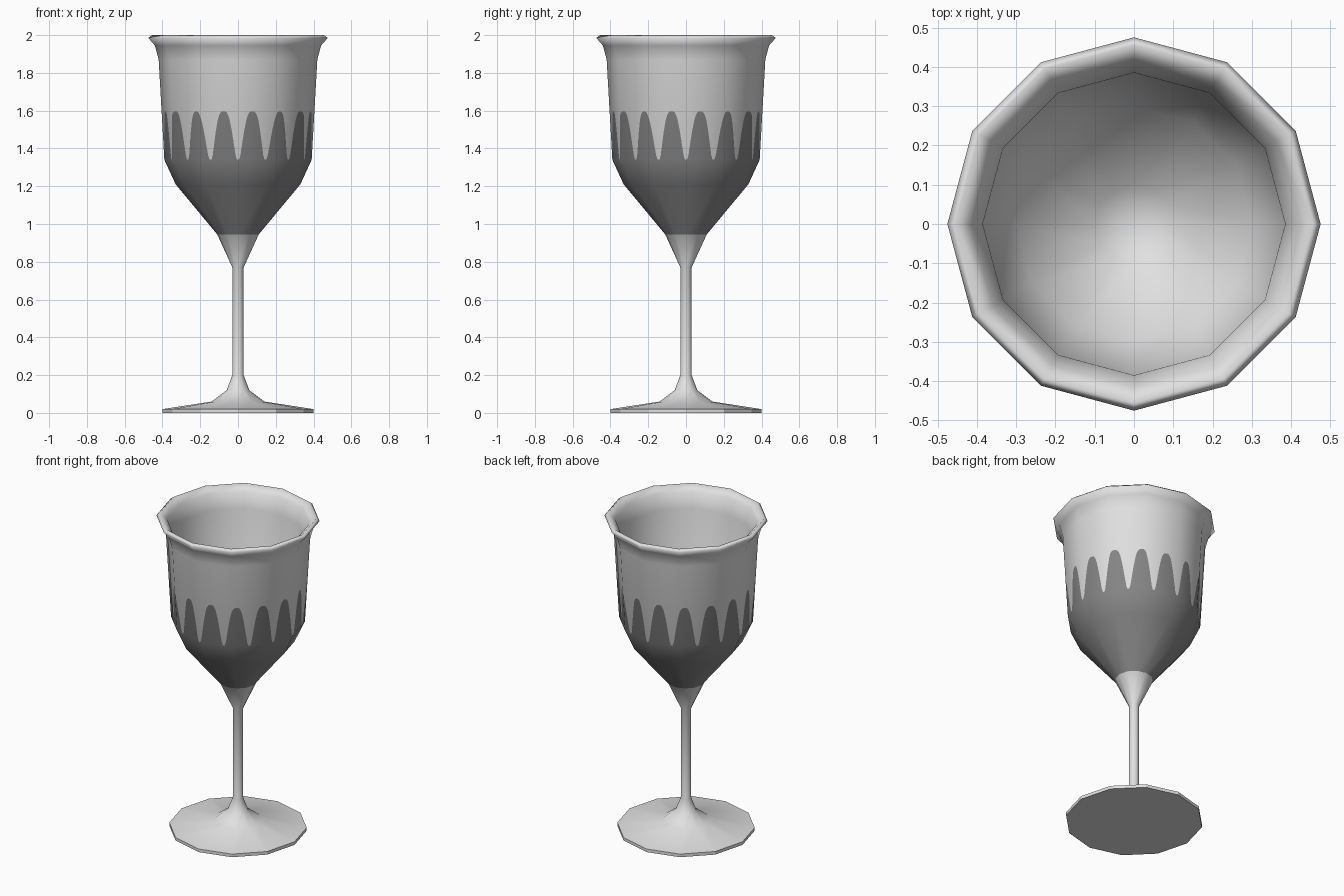
import bpy, math

if "Cube" in bpy.data.objects:
    bpy.data.objects.remove(bpy.data.objects["Cube"])

SIDES = 12
TONGUES = 16
COLS = 384  # fine columns for the scalloped wall, divisible by 12 and 16


def material(name, v):
    m = bpy.data.materials.new(name)
    m.diffuse_color = (v, v, v, 1)
    m.use_nodes = True
    m.node_tree.nodes["Principled BSDF"].inputs["Base Color"].default_value = m.diffuse_color
    return m


MATS = [material("light grey", 0.75), material("dark grey", 0.24)]

# Whole silhouette: foot, stem, outer bowl, lip, inner bowl
PROFILE = [(0.40, 0.02), (0.14, 0.06), (0.06, 0.12), (0.03, 0.20), (0.03, 0.77),
           (0.11, 0.945), (0.33, 1.21), (0.39, 1.34), (0.42, 1.87),
           (0.44, 1.945), (0.475, 1.985), (0.455, 2.0), (0.415, 1.965), (0.385, 1.87),
           (0.368, 1.34), (0.30, 1.21), (0.10, 1.0), (0.0, 0.97)]


def profile_normals(pts):
    segs = []
    for (r0, z0), (r1, z1) in zip(pts, pts[1:]):
        l = math.hypot(r1 - r0, z1 - z0)
        segs.append(((z1 - z0) / l, (r0 - r1) / l))
    out = []
    for i in range(len(pts)):
        a, b = segs[max(i - 1, 0)], segs[min(i, len(segs) - 1)]
        n = (a[0] + b[0], a[1] + b[1])
        l = math.hypot(*n)
        out.append((n[0] / l, n[1] / l))
    out[-1] = (0, 1)
    return out


NORMALS = profile_normals(PROFILE)


def finish(name, verts, faces, mats, normals=None):
    me = bpy.data.meshes.new(name)
    me.from_pydata(verts, [], faces)
    for m in MATS:
        me.materials.append(m)
    for p, k in zip(me.polygons, mats):
        p.material_index = k
        p.use_smooth = normals is not None
    me.update()
    if normals:
        me.normals_split_custom_set_from_vertices(normals)
    ob = bpy.data.objects.new(name, me)
    bpy.context.collection.objects.link(ob)
    return ob


def lathe(name, pts, nrm=None, colour=0):
    """Turn a profile into a twelve-sided solid of revolution."""
    verts, faces, norms, rings = [], [], [], []
    for i, (r, z) in enumerate(pts):
        ring = []
        for k in range(SIDES if r > 0 else 1):
            a = 2 * math.pi * k / SIDES
            ring.append(len(verts))
            verts.append((r * math.cos(a), r * math.sin(a), z))
            if nrm:
                n = nrm[i]
                norms.append((n[0] * math.cos(a), n[0] * math.sin(a), n[1]))
        rings.append(ring * SIDES if r == 0 else ring)
    for lo, hi in zip(rings, rings[1:]):
        for k in range(SIDES):
            j = (k + 1) % SIDES
            f = (lo[k], lo[j], hi[j], hi[k])
            faces.append(tuple(dict.fromkeys(f)))
    return finish(name, verts, faces, [colour] * len(faces), norms or None)


def section(name, first, last, colour=0):
    return lathe(name, PROFILE[first:last + 1], NORMALS[first:last + 1], colour)


# Flat underside and thin edge of the foot
lathe("foot_underside", [(0, 0), (0.40, 0), (0.40, 0.02)])
section("foot", 0, 3)
section("stem", 3, 5)
section("painted_bowl_base", 5, 7, 1)
section("lip_and_bowl_inside", 8, len(PROFILE) - 1)

# Half width of a painted tongue (share of one period) and its height there
TONGUE = [(0.0, 1.597), (0.08, 1.594), (0.14, 1.585), (0.20, 1.56), (0.28, 1.50),
          (0.38, 1.40), (0.43, 1.352), (0.46, 1.343), (0.5, 1.341)]


def tongue_height(t):
    for (t0, h0), (t1, h1) in zip(TONGUE, TONGUE[1:]):
        if t <= t1:
            return h0 + (h1 - h0) * (t - t0) / (t1 - t0)
    return TONGUE[-1][1]


# Bowl wall: the scalloped border is cut into the flat sides
(r0, z0), (r1, z1) = PROFILE[7], PROFILE[8]
n0, n1 = NORMALS[7], NORMALS[8]
verts, faces, norms, mats = [], [], [], []
per = COLS // TONGUES
step = 2 * math.pi / SIDES
for c in range(COLS):
    a = 2 * math.pi * c / COLS
    chord = math.cos(step / 2) / math.cos(a % step - step / 2)
    t = abs((c % per) / per - 0.5)  # gaps fall on the front, back and sides
    for z in (z0, tongue_height(t), z1):
        f = (z - z0) / (z1 - z0)
        r = (r0 + (r1 - r0) * f) * chord
        nr, nz = (n0[i] + (n1[i] - n0[i]) * f for i in (0, 1))
        verts.append((r * math.cos(a), r * math.sin(a), z))
        norms.append((nr * math.cos(a), nr * math.sin(a), nz))
    d = (c + 1) % COLS
    for k in (0, 1):
        faces.append((3 * c + k, 3 * d + k, 3 * d + k + 1, 3 * c + k + 1))
        mats.append(1 - k)
finish("scalloped_bowl_wall", verts, faces, mats, norms)
